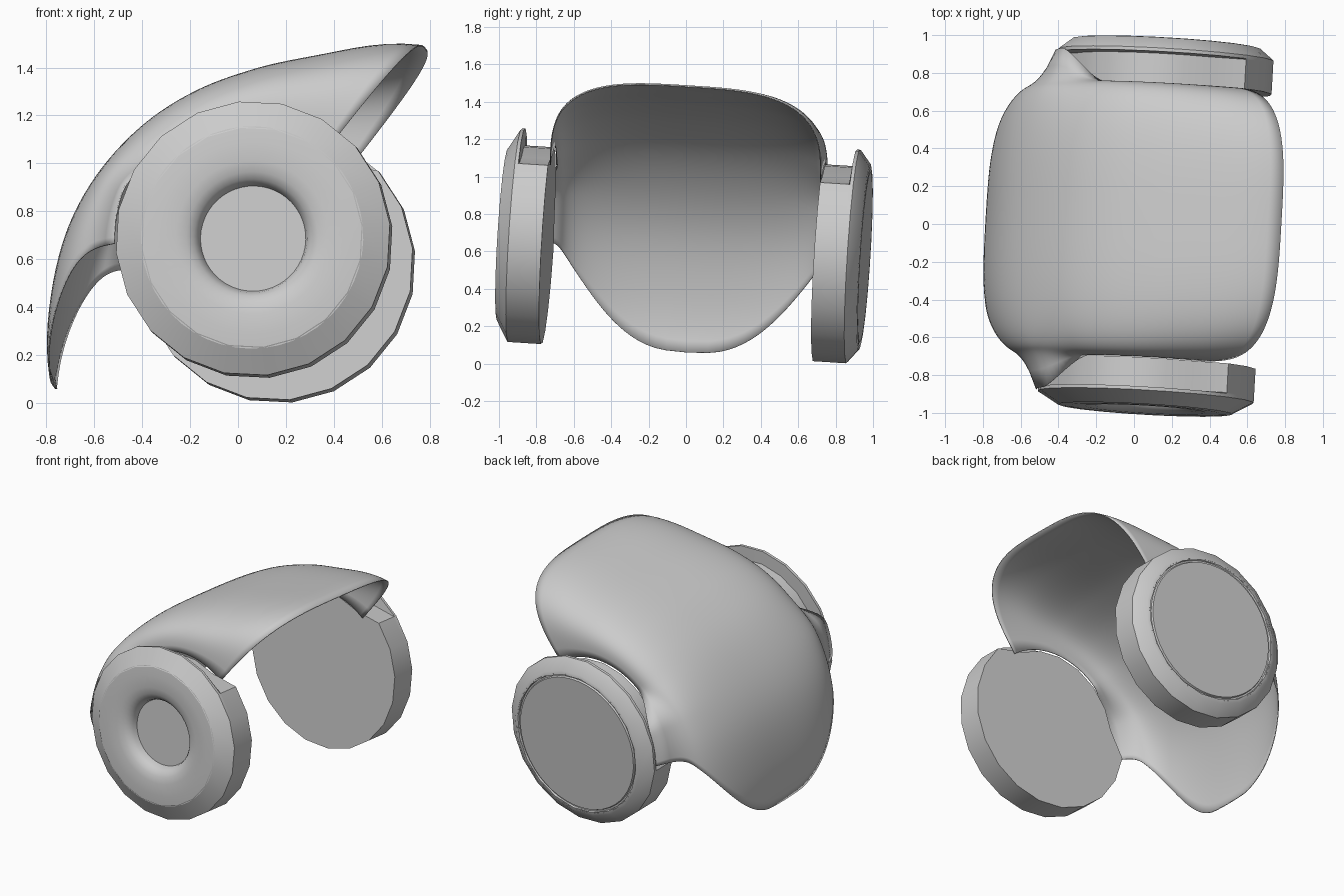
import bpy, bmesh
from math import sin, cos, pi, radians
from mathutils import Vector

if "Cube" in bpy.data.objects:
    bpy.data.objects.remove(bpy.data.objects["Cube"])

grey = bpy.data.materials.new("plain_grey")
grey.use_nodes = True
grey.diffuse_color = (0.6, 0.6, 0.6, 1)
grey.node_tree.nodes["Principled BSDF"].inputs["Base Color"].default_value = (0.6, 0.6, 0.6, 1)

# The whole helmet leans: its ear axis is slightly off the y axis
CENTRE = Vector((0.115, -0.01, 0.63))
TILT = Vector((0, 1, 0)).rotation_difference(Vector((0.058, 1, -0.063)).normalized())


def place(r, y, deg):
    """Point at radius and angle around the ear axis."""
    a = radians(deg)
    return CENTRE + TILT @ Vector((r * cos(a), y, r * sin(a)))


def finish(bm, name, angle):
    bmesh.ops.recalc_face_normals(bm, faces=bm.faces)
    mesh = bpy.data.meshes.new(name)
    bm.to_mesh(mesh)
    bm.free()
    ob = bpy.data.objects.new(name, mesh)
    bpy.context.collection.objects.link(ob)
    mesh.materials.append(grey)
    bpy.ops.object.select_all(action="DESELECT")
    ob.select_set(True)
    bpy.context.view_layer.objects.active = ob
    bpy.ops.object.shade_smooth_by_angle(angle=radians(angle))
    return ob


def lathe(name, side, profile, segments, cap_start=False, cap_end=False):
    """Turn (radius, distance, grooved) points round the ear axis."""
    bm = bmesh.new()
    rings = []
    for r, y, grooved in profile:
        ring = []
        for i in range(segments):
            deg = 6 + 360 * i / segments
            radius = 0.485 if grooved and 58 < deg < 170 else r
            ring.append(bm.verts.new(place(radius, side * y, deg)))
        rings.append(ring)
    for a, b in zip(rings, rings[1:]):
        for i in range(segments):
            j = (i + 1) % segments
            bm.faces.new((a[i], a[j], b[j], b[i]))
    if cap_start:
        bm.faces.new(rings[0])
    if cap_end:
        bm.faces.new(rings[-1])
    return finish(bm, name, 30)


# Ear discs with a groove over the top
body = [(0.575, 0.73, True), (0.575, 0.885, True), (0.575, 0.89, False), (0.575, 0.908, False)]
lathe("right_ear_disc", -1, body + [(0.46, 0.975, False)], 20, cap_start=True)
lathe("left_ear_disc", 1, body + [(0.5, 0.968, False), (0.475, 0.972, False)], 20, cap_start=True)

# Dished centre on one side, flat plate on the other
dish = [(0.465, 0.972), (0.4, 0.977), (0.32, 0.975), (0.275, 0.966), (0.245, 0.948), (0.228, 0.925), (0.22, 0.895)]
lathe("right_ear_dish", -1, [(r, y, False) for r, y in dish], 48, cap_end=True)
plate = [(0.48, 0.971), (0.47, 0.96), (0.46, 0.96), (0.455, 0.972)]
lathe("left_ear_plate", 1, [(r, y, False) for r, y in plate], 48, cap_end=True)

# Crown radius every 20 degrees, from brow to nape
FIRST, STEP = 52, 20
CROWN = [1.08, 0.855, 0.75, 0.712, 0.712, 0.74, 0.805, 0.9, 1.045]


def crown(deg):
    t = min(max((deg - FIRST) / STEP, 0), len(CROWN) - 1.001)
    i, f = int(t), t - int(t)
    pts = [2 * CROWN[0] - CROWN[1]] + CROWN + [2 * CROWN[-1] - CROWN[-2]]
    p, q, s, u = pts[i:i + 4]
    return q + f / 2 * (s - p + f * (2 * p - 5 * q + 4 * s - u + f * (3 * (q - s) + u - p)))


def shell_point(t, v):
    """t runs from ear to ear (-1 to 1), v from brow to nape."""
    a = abs(t) * pi / 2
    across = sin(a) ** 0.62
    drop = max(cos(a), 0) ** 0.62
    nape = 213 - 31 * across ** 2.5
    deg = FIRST + v * (nape - FIRST)
    w = min(max((deg - 130) / 30, 0), 1)
    w = w * w * (3 - 2 * w)
    inner = 0.49 + 0.09 * w
    r = inner + (crown(deg) - inner) * drop
    # The rear corners flare out to the disc rims
    y = 0.725 * across + 0.175 * w * max(1 - drop / 0.5, 0) ** 2
    return place(r, y if t > 0 else -y, deg)


# Helmet shell
ACROSS, ALONG = 64, 48
bm = bmesh.new()
grid = [[bm.verts.new(shell_point(2 * i / ACROSS - 1, j / ALONG)) for j in range(ALONG + 1)]
        for i in range(ACROSS + 1)]
for i in range(ACROSS):
    for j in range(ALONG):
        bm.faces.new((grid[i][j], grid[i + 1][j], grid[i + 1][j + 1], grid[i][j + 1]))
shell = finish(bm, "helmet_shell", 50)
thick = shell.modifiers.new("thickness", "SOLIDIFY")
thick.thickness = 0.006
thick.offset = 0
